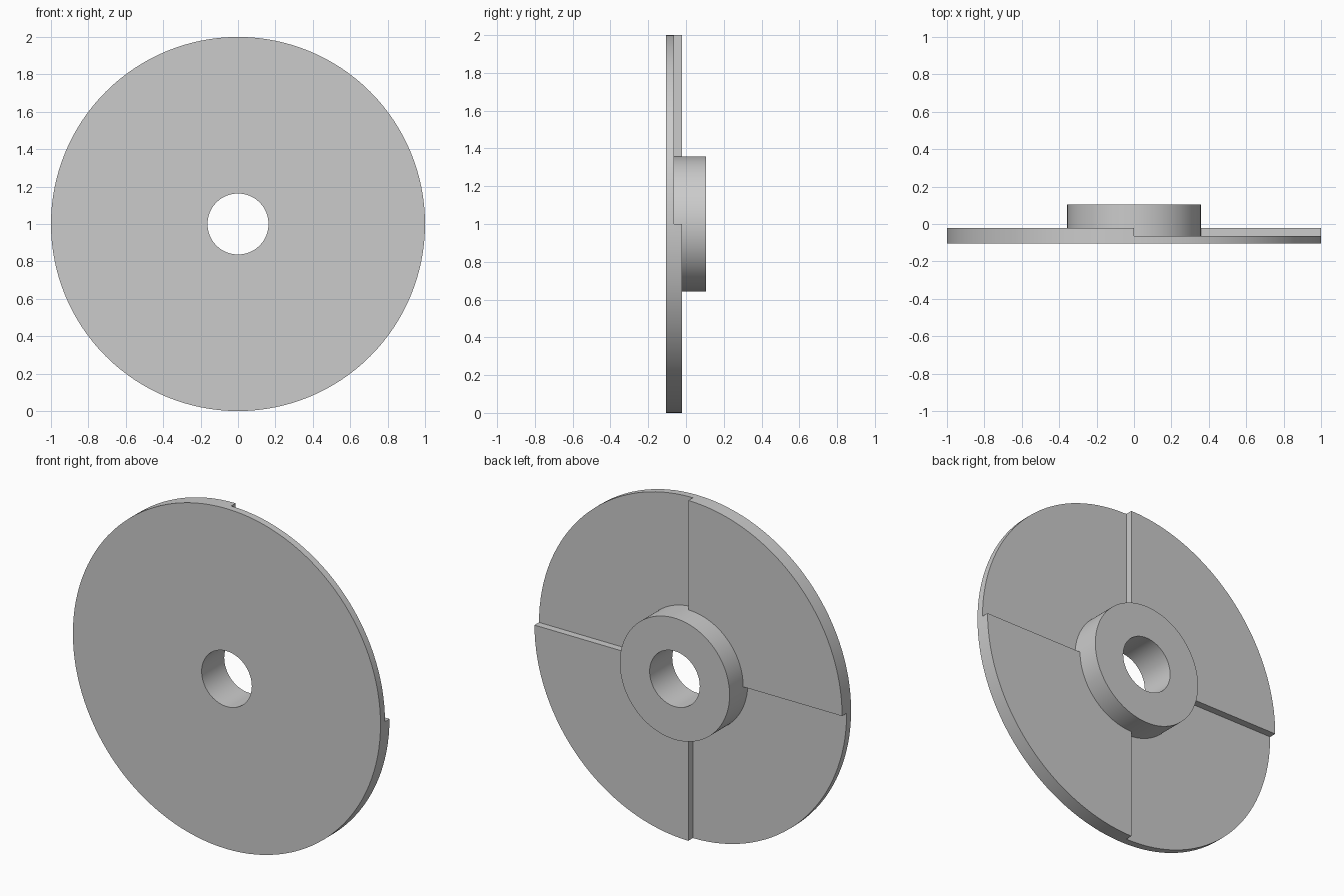
import bpy
import bmesh
import math
from mathutils import Matrix, Vector

cube = bpy.data.objects.get("Cube")
if cube:
    bpy.data.objects.remove(cube, do_unlink=True)

# Radii, depths along y, and the height of the axis
HOLE, HUB, RIM = 0.163, 0.357, 1.0
FRONT, LOW, HIGH, BACK = -0.105, -0.0635, -0.0215, 0.105
AXIS_Z = 1.0
STEPS = 32  # segments per quarter turn

grey = bpy.data.materials.new("plain grey")
grey.use_nodes = True
colour = (0.6, 0.6, 0.6, 1.0)
grey.diffuse_color = colour
grey.node_tree.nodes["Principled BSDF"].inputs["Base Color"].default_value = colour


def place(radius, depth, angle):
    """Point at a radius and depth, turned about the y axis from +x to +z."""
    return Vector((radius * math.cos(angle), depth, AXIS_Z + radius * math.sin(angle)))


def add_quarter(bm, raised, start):
    """Spin the cross-section of a low or raised quarter through 90 degrees."""
    corner = (RIM, HIGH) if raised else (HUB, LOW)
    profile = [(HOLE, FRONT), (RIM, FRONT), (RIM, LOW), corner,
               (HUB, HIGH), (HUB, BACK), (HOLE, BACK)]
    verts = [bm.verts.new(place(r, y, start)) for r, y in profile]
    edges = [bm.edges.new((a, b)) for a, b in zip(verts, verts[1:] + verts[:1])]
    bmesh.ops.spin(bm, geom=verts + edges, cent=(0, 0, AXIS_Z), axis=(0, -1, 0),
                   angle=math.pi / 2, steps=STEPS)


def add_step(bm, angle):
    """Radial wall between a low quarter and a raised one."""
    section = [(RIM, LOW), (RIM, HIGH), (HUB, HIGH), (HUB, LOW)]
    bm.faces.new([bm.verts.new(place(r, y, angle)) for r, y in section])


# Disc with alternating low and raised quarters, hub and bore as one solid
bm = bmesh.new()
for quarter in range(4):
    start = quarter * math.pi / 2
    add_quarter(bm, quarter % 2 == 1, start)
    add_step(bm, start)
bmesh.ops.remove_doubles(bm, verts=bm.verts, dist=0.0005)
bmesh.ops.recalc_face_normals(bm, faces=bm.faces)

mesh = bpy.data.meshes.new("stepped_disc_with_hub")
bm.to_mesh(mesh)
bm.free()
mesh.materials.append(grey)
disc = bpy.data.objects.new("stepped_disc_with_hub", mesh)
bpy.context.collection.objects.link(disc)

# Smooth round walls with sharp rims and steps
bpy.ops.object.select_all(action="DESELECT")
disc.select_set(True)
bpy.context.view_layer.objects.active = disc
bpy.ops.object.shade_smooth_by_angle(angle=math.radians(30))
